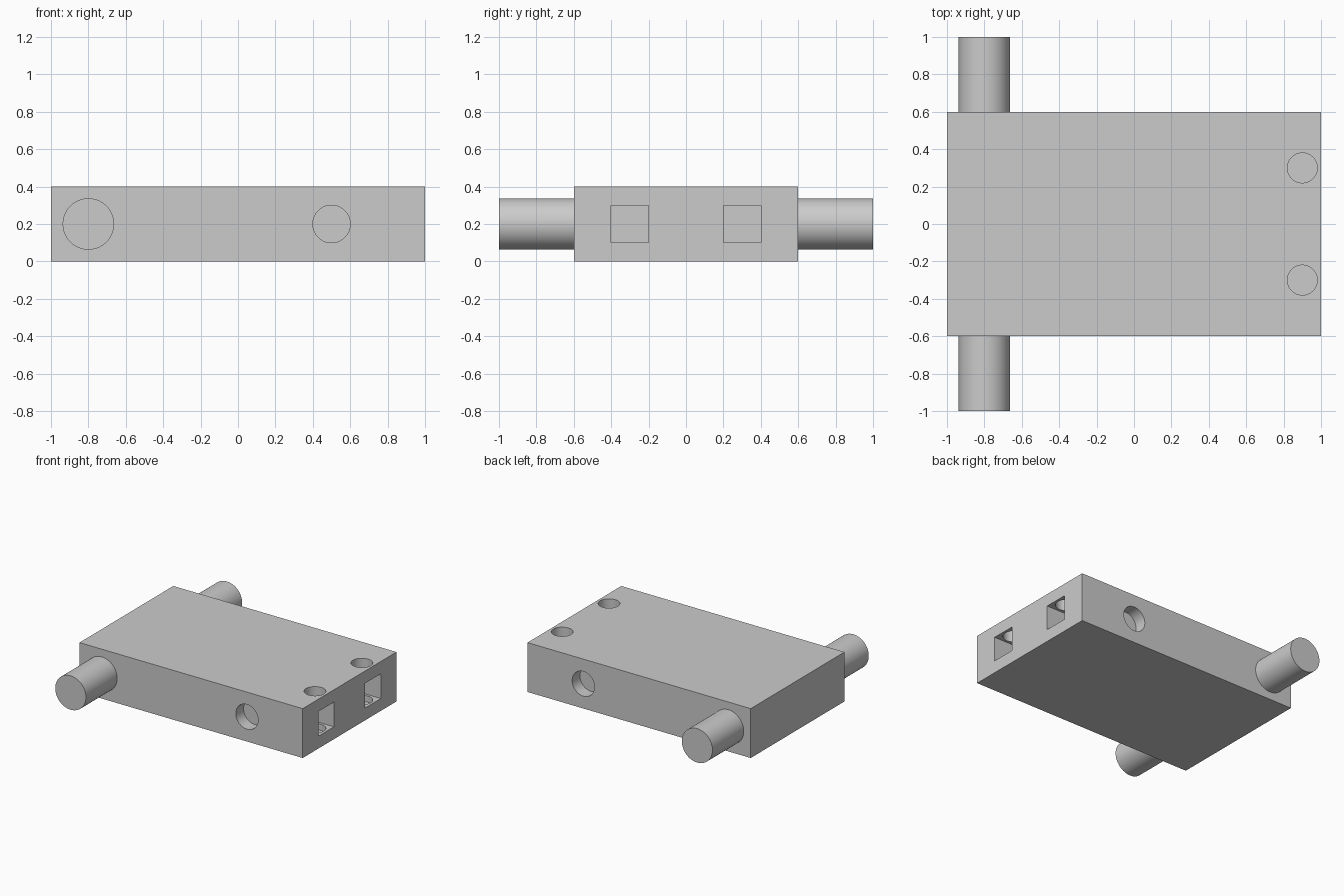
import bpy
from math import pi, radians

cube = bpy.data.objects.get("Cube")
if cube:
    bpy.data.objects.remove(cube, do_unlink=True)

grey = bpy.data.materials.new("plain grey")
grey.use_nodes = True
colour = (0.6, 0.6, 0.6, 1)
grey.diffuse_color = colour
grey.node_tree.nodes["Principled BSDF"].inputs["Base Color"].default_value = colour


def finish(name):
    ob = bpy.context.object
    ob.name = name
    ob.data.materials.append(grey)
    return ob


def box(name, centre, size):
    bpy.ops.mesh.primitive_cube_add(size=1, location=centre)
    ob = finish(name)
    ob.scale = size
    bpy.ops.object.transform_apply(location=False, rotation=False, scale=True)
    return ob


def rod(name, centre, radius, length, along_y=False):
    bpy.ops.mesh.primitive_cylinder_add(
        vertices=64, radius=radius, depth=length, location=centre,
        rotation=(pi / 2 if along_y else 0, 0, 0))
    return finish(name)


def smooth(ob):
    bpy.ops.object.select_all(action="DESELECT")
    ob.select_set(True)
    bpy.context.view_layer.objects.active = ob
    bpy.ops.object.shade_smooth_by_angle(angle=radians(30))


# Main block
body = box("body", (0, 0, 0.2), (2, 1.2, 0.4))

# Blind side holes, end sockets and vertical pin holes, mirrored in y
cutters = []
for side, y in (("front", -1), ("back", 1)):
    cutters += [
        rod(side + "_side_hole", (0.5, 0.6 * y, 0.2), 0.1, 0.2, True),
        box(side + "_end_socket", (1, 0.3 * y, 0.2), (0.4, 0.2, 0.2)),
        rod(side + "_pin_hole", (0.9, 0.3 * y, 0.25), 0.08, 0.4),
    ]
for cutter in cutters:
    cut = body.modifiers.new(cutter.name, "BOOLEAN")
    cut.operation = "DIFFERENCE"
    cut.solver = "EXACT"
    cut.object = cutter
    bpy.context.view_layer.objects.active = body
    bpy.ops.object.modifier_apply(modifier=cut.name)
for cutter in cutters:
    bpy.data.objects.remove(cutter, do_unlink=True)
smooth(body)

# Round pegs on both long sides
for side, y in (("front", -1), ("back", 1)):
    smooth(rod(side + "_peg", (-0.8, 0.8 * y, 0.2), 0.1375, 0.4, True))
